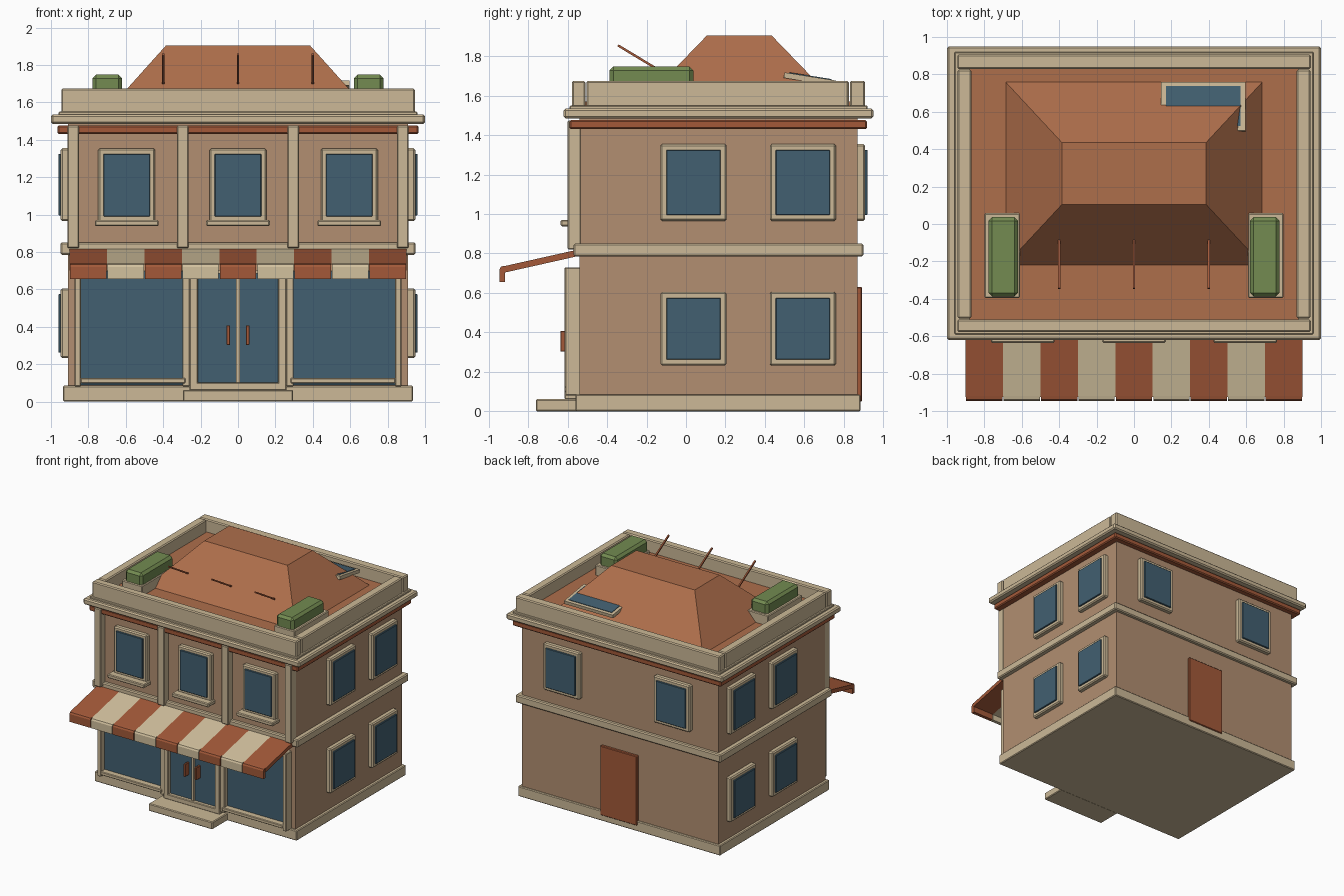
import bpy, bmesh, math
from mathutils import Vector

if "Cube" in bpy.data.objects:
    bpy.data.objects.remove(bpy.data.objects["Cube"])


def mat(name, r, g, b):
    lin = lambda c: ((c / 255 + 0.055) / 1.055) ** 2.4
    m = bpy.data.materials.new(name)
    m.diffuse_color = (lin(r), lin(g), lin(b), 1)
    m.use_nodes = True
    m.node_tree.nodes["Principled BSDF"].inputs["Base Color"].default_value = m.diffuse_color
    return m


WALL = mat("wall_plaster", 178, 143, 113)
TRIM = mat("stone_trim", 204, 185, 151)
ROOF = mat("roof_clay", 174, 110, 75)
TERRA = mat("terracotta", 163, 89, 57)
CREAM = mat("awning_cream", 210, 193, 158)
GLASS = mat("window_glass", 66, 96, 113)
GREEN = mat("hedge_green", 115, 139, 81)


def mesh_object(name, bm, m, bevel=0.0):
    bmesh.ops.recalc_face_normals(bm, faces=bm.faces[:])
    me = bpy.data.meshes.new(name)
    bm.to_mesh(me)
    bm.free()
    ob = bpy.data.objects.new(name, me)
    bpy.context.collection.objects.link(ob)
    me.materials.append(m)
    if bevel:
        b = ob.modifiers.new("edge_bevel", "BEVEL")
        b.width, b.segments = bevel, 1
    return ob


def box(name, x, y, z, m, bevel=0.0):
    """Box from (min, max) ranges on each axis, origin at its centre."""
    bm = bmesh.new()
    bmesh.ops.create_cube(bm, size=1)
    for v in bm.verts:
        for i, r in enumerate((x, y, z)):
            v.co[i] *= r[1] - r[0]
    ob = mesh_object(name, bm, m, bevel)
    ob.location = [(r[0] + r[1]) / 2 for r in (x, y, z)]
    return ob


def extrude_x(name, profile, x0, x1, m):
    """Extrude a (y, z) profile along x."""
    bm = bmesh.new()
    f = bm.faces.new([bm.verts.new((x0, y, z)) for y, z in profile])
    r = bmesh.ops.extrude_face_region(bm, geom=[f])
    for v in r["geom"]:
        if isinstance(v, bmesh.types.BMVert):
            v.co.x = x1
    return mesh_object(name, bm, m)


def mirrored(s, a, b):
    return (a, b) if s > 0 else (-b, -a)


# Main body and horizontal bands
box("base_plinth", (-0.935, 0.935), (-0.56, 0.885), (0, 0.085), TRIM, 0.006)
box("wall_body", (-0.91, 0.91), (-0.54, 0.87), (0.02, 1.53), WALL)
box("floor_band", (-0.95, 0.95), (-0.57, 0.9), (0.785, 0.85), TRIM, 0.008)
box("eave_band", (-0.965, 0.965), (-0.59, 0.917), (1.43, 1.477), TERRA, 0.008)
box("cornice", (-1, 1), (-0.62, 0.95), (1.485, 1.535), TRIM, 0.01)

# Roof deck and parapet
box("roof_deck", (-0.88, 0.88), (-0.52, 0.835), (1.52, 1.57), ROOF)
box("parapet_front", (-0.945, 0.945), (-0.578, -0.51), (1.53, 1.675), TRIM, 0.008)
box("parapet_back", (-0.945, 0.945), (0.83, 0.907), (1.53, 1.675), TRIM, 0.008)
for s in (-1, 1):
    box("parapet_side", mirrored(s, 0.87, 0.943), (-0.505, 0.825), (1.53, 1.675), TRIM, 0.008)
box("parapet_foot", (-0.96, 0.96), (-0.59, 0.92), (1.53, 1.55), TRIM, 0.005)

# Hipped roof with flat top
bm = bmesh.new()
bmesh.ops.create_cube(bm, size=2)
for v in bm.verts:
    top = v.co.z > 0
    v.co = Vector((v.co.x * (0.385 if top else 0.69),
                   0.27 + v.co.y * (0.165 if top else 0.493),
                   1.904 if top else 1.565))
mesh_object("hip_roof", bm, ROOF)

# Slanted rods on the roof front
for x in (-0.4, 0, 0.4):
    a, b = Vector((x, -0.345, 1.855)), Vector((x, -0.08, 1.695))
    rod = box("roof_rod", (-0.006, 0.006), (-0.006, 0.006),
              (-(a - b).length / 2, (a - b).length / 2), TERRA)
    rod.location = (a + b) / 2
    rod.rotation_euler = (a - b).to_track_quat("Z", "Y").to_euler()

# Skylight panel half sunk in the roof
for name, hx, hy, z, m in (("skylight_frame", 0.225, 0.132, (-0.028, 0), TRIM),
                           ("skylight_glass", 0.2, 0.108, (-0.004, 0.004), GLASS)):
    p = box(name, (-hx, hx), (-hy, hy), z, m)
    for v in p.data.vertices:
        v.co.z += sum(z) / 2
    p.location = (0.37, 0.63, 1.697)
    p.rotation_euler.x = math.radians(-9)

# Roof planters
for s in (-1, 1):
    box("planter_box", mirrored(s, 0.61, 0.80), (-0.395, 0.058), (1.56, 1.655), TRIM, 0.006)
    box("planter_hedge", mirrored(s, 0.62, 0.778), (-0.388, 0.037), (1.62, 1.748), GREEN, 0.02)


def window(name, side, c, z0, z1, w=0.335, border=0.03):
    """Frame slab with a glass plate; side is front, back, left or right."""
    wall = {"front": -0.54, "back": 0.87, "left": -0.91, "right": 0.91}[side]
    sg = 1 if wall > 0 else -1
    for part, inset, d0, d1, m, bev in (("frame", 0, -0.01, 0.038, TRIM, 0.009),
                                        ("glass", border, 0.03, 0.05, GLASS, 0.003)):
        along = (c - w / 2 + inset, c + w / 2 - inset)
        out = tuple(sorted((wall + sg * d0, wall + sg * d1)))
        x, y = (along, out) if side in ("front", "back") else (out, along)
        box(f"{name}_{part}", x, y, (z0 + inset, z1 - inset), m, bev)


# Upper front windows with sills
for x in (-0.595, 0, 0.595):
    window("front_window", "front", x, 0.962, 1.353, 0.305, 0.028)
    box("front_window_sill", (x - 0.17, x + 0.17), (-0.635, -0.54), (0.938, 0.97), TRIM, 0.006)

# Side and back windows
for side in ("left", "right"):
    for y in (0.038, 0.592):
        window("side_window_upper", side, y, 0.965, 1.355)
        window("side_window_lower", side, y, 0.232, 0.605)
for x in (-0.5, 0.52):
    window("back_window", "back", x, 0.965, 1.355)
box("back_door", (-0.17, 0.17), (0.86, 0.893), (0.05, 0.63), TERRA, 0.005)

# Upper pilasters
for s in (-1, 1):
    for a, b in ((0.85, 0.912), (0.265, 0.327)):
        box("upper_pilaster", mirrored(s, a, b), (-0.60, -0.53), (0.82, 1.475), TRIM, 0.006)

# Shop front: windows, posts and glass doors
for s in (-1, 1):
    box("shop_glass", mirrored(s, 0.285, 0.845), (-0.563, -0.53), (0.09, 0.72), GLASS)
    box("shop_sill", mirrored(s, 0.28, 0.842), (-0.615, -0.54), (0.098, 0.127), TRIM, 0.005)
    box("shop_header", mirrored(s, 0.28, 0.842), (-0.60, -0.54), (0.695, 0.73), TRIM)
    box("shop_outer_post", mirrored(s, 0.84, 0.875), (-0.612, -0.53), (0.08, 0.73), TRIM, 0.005)
    box("shop_inner_post", mirrored(s, 0.258, 0.298), (-0.605, -0.53), (0.08, 0.73), TRIM, 0.005)
    box("door_post", mirrored(s, 0.215, 0.258), (-0.615, -0.53), (0.085, 0.73), TRIM, 0.005)
    box("door_glass", mirrored(s, 0.008, 0.218), (-0.585, -0.53), (0.1, 0.71), GLASS)
    box("door_handle", mirrored(s, 0.043, 0.061), (-0.636, -0.58), (0.302, 0.408), TERRA, 0.003)
box("door_mullion", (-0.01, 0.01), (-0.60, -0.54), (0.1, 0.71), TRIM)
box("door_header", (-0.26, 0.26), (-0.61, -0.54), (0.685, 0.73), TRIM)
box("door_threshold", (-0.26, 0.26), (-0.615, -0.54), (0.06, 0.103), TRIM, 0.005)
box("front_step", (-0.295, 0.295), (-0.76, -0.55), (0, 0.062), TRIM, 0.006)

# Striped awning: slope with a hanging valance
slope = [(-0.555, 0.818), (-0.925, 0.735), (-0.925, 0.702), (-0.555, 0.785)]
valance = [(-0.92, 0.738), (-0.938, 0.733), (-0.945, 0.72), (-0.945, 0.655),
           (-0.917, 0.655), (-0.917, 0.71)]
for i in range(9):
    x0, m = -0.9 + 0.2 * i, CREAM if i % 2 else TERRA
    extrude_x("awning_stripe", slope, x0, x0 + 0.2, m)
    extrude_x("awning_valance", valance, x0 + 0.003, x0 + 0.197, m)
